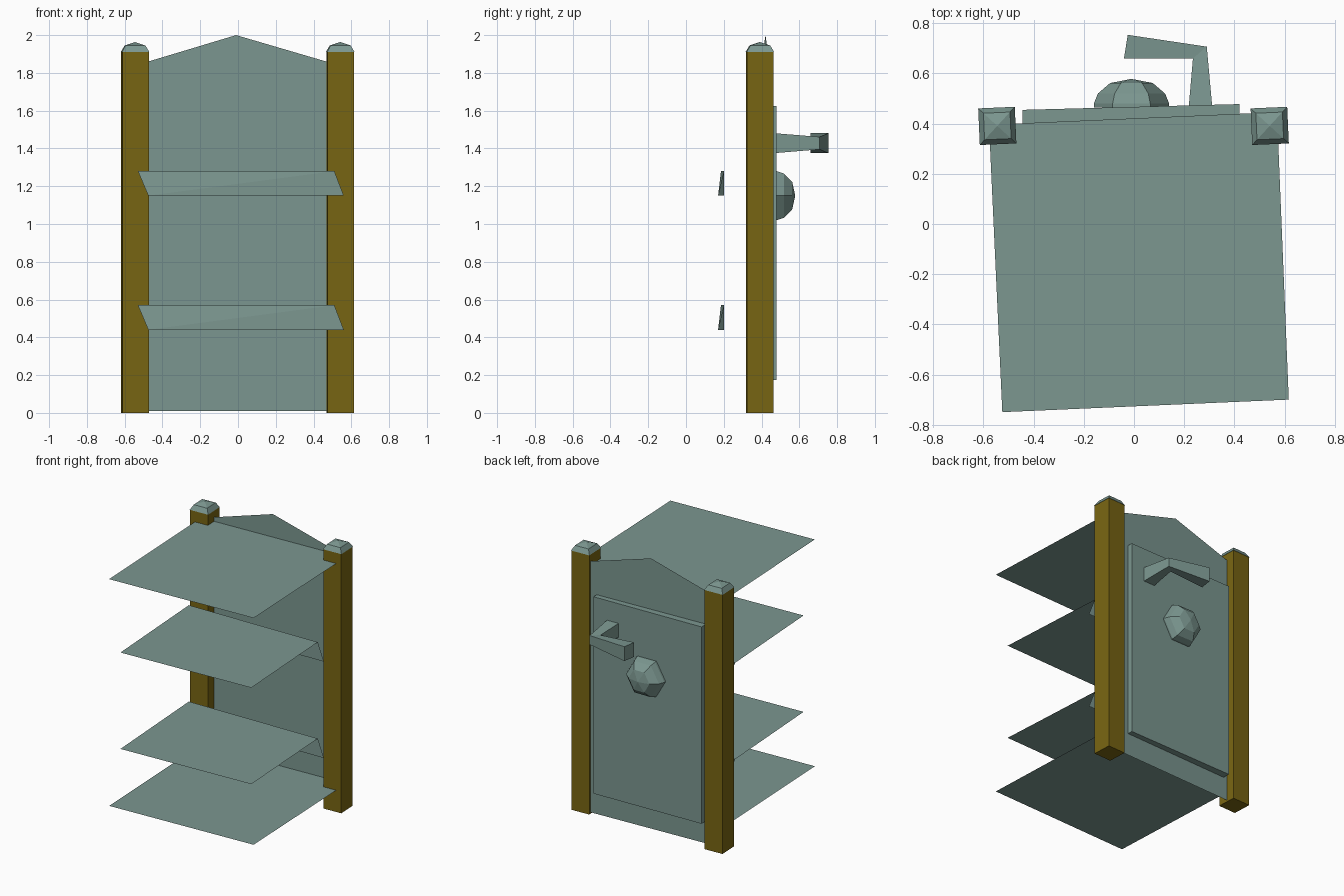
import bpy, bmesh, math
from mathutils import Vector

if "Cube" in bpy.data.objects:
    bpy.data.objects.remove(bpy.data.objects["Cube"])


def material(name, col):
    m = bpy.data.materials.new(name)
    m.diffuse_color = (*col, 1)
    m.use_nodes = True
    m.node_tree.nodes["Principled BSDF"].inputs["Base Color"].default_value = m.diffuse_color
    return m


TEAL = material("grey_teal", (0.20, 0.31, 0.28))
OLIVE = material("olive_brown", (0.19, 0.13, 0.006))
TILT = math.radians(2.5)   # whole cabinet is turned slightly


def add_mesh(name, verts, faces, mat, solid=False):
    me = bpy.data.meshes.new(name)
    me.from_pydata([tuple(v) for v in verts], [], faces)
    if solid:
        bm = bmesh.new()
        bm.from_mesh(me)
        bmesh.ops.recalc_face_normals(bm, faces=bm.faces)
        bm.to_mesh(me)
        bm.free()
    me.materials.append(mat)
    ob = bpy.data.objects.new(name, me)
    bpy.context.collection.objects.link(ob)
    return ob


def loft(name, rings, mat):
    """Closed solid through rings of equal point count."""
    n = len(rings[0])
    verts = [p for r in rings for p in r]
    faces = [tuple(range(n)), tuple(range(len(verts) - n, len(verts)))]
    for k in range(len(rings) - 1):
        for i in range(n):
            j = (i + 1) % n
            faces.append((k*n + i, k*n + j, k*n + n + j, k*n + n + i))
    return add_mesh(name, verts, faces, mat, True)


def square(cx, cy, z, half):
    """Horizontal square turned by the cabinet angle."""
    c, s = half * math.cos(TILT), half * math.sin(TILT)
    return [(cx + a*c - b*s, cy + a*s + b*c, z)
            for a, b in ((-1, -1), (1, -1), (1, 1), (-1, 1))]


# Posts with faceted caps
for side, cx in (("left", -0.545), ("right", 0.541)):
    cy = 0.391
    loft(side + "_post", [square(cx, cy, 0, 0.0705), square(cx, cy, 1.91, 0.0705)], OLIVE)
    loft(side + "_post_cap", [square(cx, cy, 1.91, 0.073), square(cx, cy, 1.945, 0.053),
                              square(cx, cy, 1.963, 0.001)], TEAL)


# Gabled back panel: a thin sheet
def panel_y(x):
    return 0.421 + 0.0437 * x


gable = [(-0.575, 0.01), (0.57, 0.01), (0.57, 1.83), (-0.01, 2.0), (-0.575, 1.83)]
add_mesh("back_panel", [(x, panel_y(x), z) for x, z in gable], [(0, 1, 2, 3, 4)], TEAL)

# Large top and bottom sheets
for name, z in (("top_sheet", 1.83), ("bottom_sheet", 0.16)):
    add_mesh(name, [(-0.525, -0.75, z), (0.617, -0.70, z), (0.57, panel_y(0.57), z),
                    (-0.578, panel_y(-0.578), z)], [(0, 1, 2, 3)], TEAL)

# Inner shelves, each with a skewed flap hanging from its rear edge
for name, z in (("upper_shelf", 1.28), ("lower_shelf", 0.57)):
    add_mesh(name, [(-0.475, -0.69, z), (0.56, -0.645, z), (0.51, 0.20, z), (-0.53, 0.185, z),
                    (-0.475, 0.17, z - 0.13), (0.56, 0.20, z - 0.13)],
             [(0, 1, 2, 3), (3, 4, 2), (4, 5, 2)], TEAL)

# Raised door on the back
door = [(-0.445, panel_y(-0.445)), (0.42, panel_y(0.42)), (0.42, 0.478), (-0.445, 0.455)]
loft("door", [[(x, y, z) for x, y in door] for z in (0.175, 1.625)], TEAL)

# Six-sided dome knob
rings = []
for r, y in ((0.15, 0.465), (0.15, 0.48), (0.134, 0.52), (0.085, 0.562), (0.002, 0.578)):
    rings.append([(-0.01 + r * math.cos(i * math.pi / 3), y,
                   1.15 + r * math.sin(i * math.pi / 3)) for i in range(6)])
loft("dome_knob", rings, TEAL)


# Bent handle: tapered arm, mitred elbow, flared end
def section(a, b, half):
    return [Vector((*a, 1.428 - half)), Vector((*b, 1.428 - half)),
            Vector((*b, 1.428 + half)), Vector((*a, 1.428 + half))]


loft("bent_handle", [section((0.218, 0.465), (0.312, 0.465), 0.053),
                     section((0.235, 0.66), (0.29, 0.707), 0.033),
                     section((-0.04, 0.66), (-0.025, 0.754), 0.053)], TEAL)
